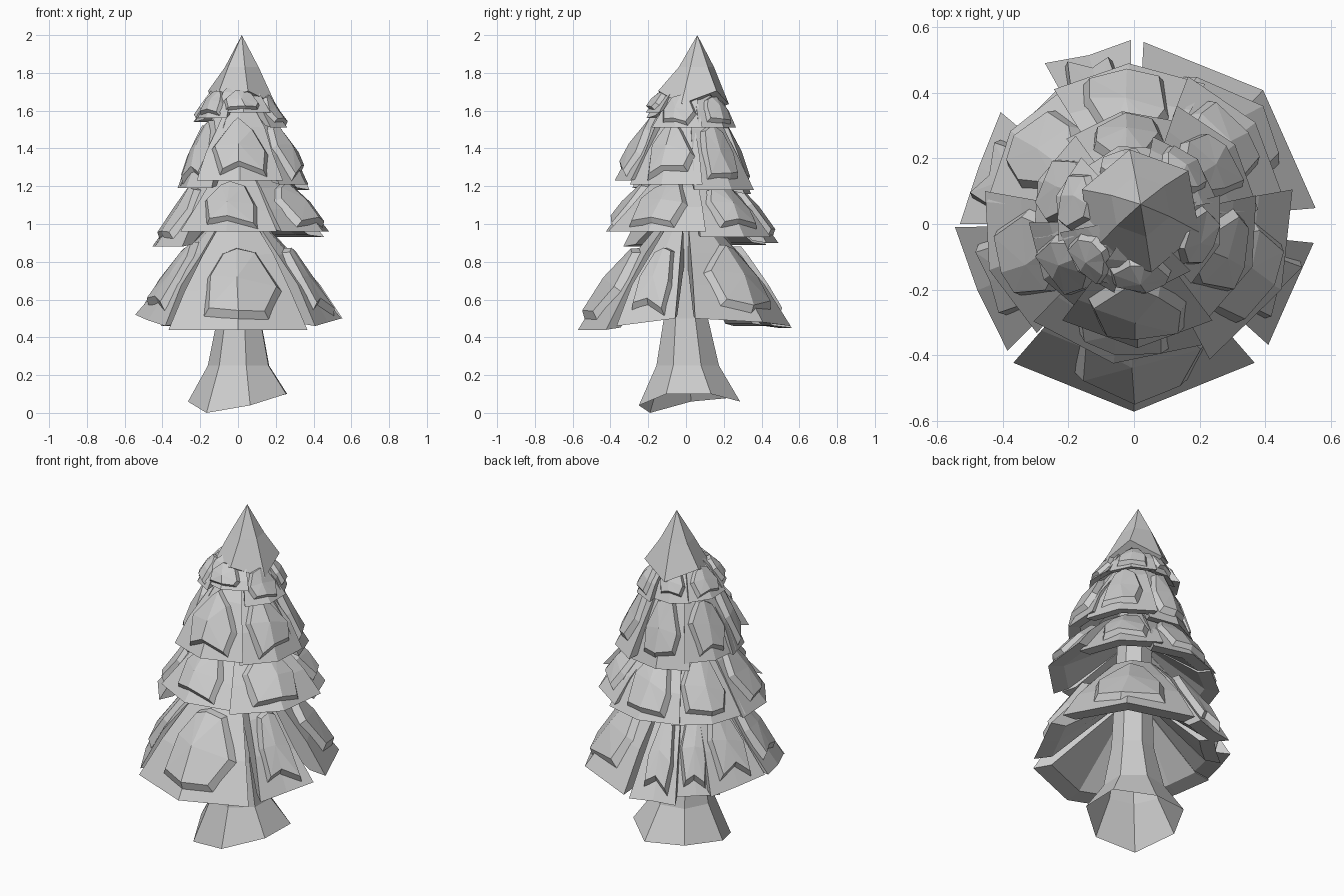
import bpy, bmesh, math, random
from mathutils import Vector

random.seed(7)
cube = bpy.data.objects.get("Cube")
if cube:
    bpy.data.objects.remove(cube)

grey = bpy.data.materials.new("pale_grey")
grey.use_nodes = True
COLOUR = (0.6, 0.6, 0.6, 1)
grey.diffuse_color = COLOUR
grey.node_tree.nodes["Principled BSDF"].inputs["Base Color"].default_value = COLOUR


def finish(bm, name):
    bmesh.ops.recalc_face_normals(bm, faces=bm.faces)
    mesh = bpy.data.meshes.new(name)
    bm.to_mesh(mesh)
    bm.free()
    mesh.materials.append(grey)
    ob = bpy.data.objects.new(name, mesh)
    bpy.context.collection.objects.link(ob)
    return ob


def polar(centre, angle, r, z):
    return Vector((centre[0] + r * math.cos(angle), centre[1] + r * math.sin(angle), z))


# outline of a leafy pad: across the bough (-1 to 1) and down it (0 to 1)
PAD = [(-0.5, 0.3), (0, 0.22), (0.55, 0.32), (0.78, 0.66), (0.55, 0.92),
       (0, 0.88), (-0.6, 0.92), (-0.78, 0.6)]


def add_pad(bm, columns, az, lift):
    """Irregular raised slab following the outer skin of a bough."""
    rows = [[v.co.copy() for v in col[:4]] for col in columns]
    out = polar((0, 0), math.radians(az), 0.8, 0.6)

    def skin(u, t, height):
        i = 0 if u < 0 else 1
        k = min(int(t * 3), 2)
        fu, ft = u + 1 - i, t * 3 - k
        upper = rows[i][k].lerp(rows[i + 1][k], fu)
        lower = rows[i][k + 1].lerp(rows[i + 1][k + 1], fu)
        return bm.verts.new(upper.lerp(lower, ft) + out * height)

    outline = [(u + random.uniform(-0.12, 0.12), t + random.uniform(-0.06, 0.06)) for u, t in PAD]
    base = [skin(u, t, -0.01) for u, t in outline]
    face = [skin(u * 0.86, 0.62 + (t - 0.62) * 0.84, lift) for u, t in outline]
    middle = skin(random.uniform(-0.15, 0.15), 0.6, lift * 1.15)
    for i in range(len(PAD)):
        j = (i + 1) % len(PAD)
        bm.faces.new((base[i], base[j], face[j], face[i]))
        bm.faces.new((face[i], face[j], middle))
    bm.faces.new(list(reversed(base)))


def bough(name, centre, top, az, half, r, z, tilt, lift):
    """Thick wedge of foliage, creased down its middle, with a raised pad."""
    r0, z0 = top
    h = z0 - z
    middle = 1.02 if half > 27 else 0.95
    bm = bmesh.new()
    columns = []
    for u in (-1, 0, 1):
        angle = math.radians(az + half * u)
        tip = z + tilt * u
        rim = r * (1 if u else middle)
        # outer skin from top to rim, then underside back to the trunk
        profile = [(r0, z0), (r0 + (rim - r0) * 0.34, z0 - h * 0.28),
                   (r0 + (rim - r0) * 0.68, z0 - h * 0.62), (rim, tip),
                   (rim * 0.82, tip + 0.012), (r0 * 0.6, z + h * 0.6)]
        col = []
        for k, (pr, pz) in enumerate(profile):
            wob = 0.012 if k in (1, 2) else 0
            col.append(bm.verts.new(polar(centre, angle, pr + random.uniform(-wob, wob),
                                          pz + random.uniform(-wob, wob))))
        columns.append(col)
    size = len(columns[0])
    for a, b in zip(columns, columns[1:]):
        for k in range(size):
            n = (k + 1) % size
            bm.faces.new((a[k], b[k], b[n], a[n]))
    bm.faces.new(columns[0])
    bm.faces.new(list(reversed(columns[-1])))
    add_pad(bm, columns, az, lift)
    return finish(bm, name)


def rings(name, levels, count, spin):
    """Faceted solid through rings of (centre, radius, z, zigzag); radius 0 makes a point."""
    bm = bmesh.new()
    loops = []
    for centre, r, z, zig in levels:
        if r == 0:
            loops.append([bm.verts.new((centre[0], centre[1], z))] * count)
        else:
            loops.append([bm.verts.new(polar(centre, spin + math.tau * i / count, r,
                                             z + zig * (1 if i % 2 else -1)))
                          for i in range(count)])
    for a, b in zip(loops, loops[1:]):
        for i in range(count):
            j = (i + 1) % count
            bm.faces.new(list(dict.fromkeys((a[i], a[j], b[j], b[i]))))
    return finish(bm, name)


# flared trunk, open below, with an uneven foot
trunk = rings("trunk", [((0.01, 0.02), 0.275, 0, 0), ((0.01, 0.01), 0.17, 0.25, 0),
                        ((0.01, 0), 0.12, 0.5, 0), ((0.01, 0.01), 0.10, 1.0, 0),
                        ((0.02, 0.04), 0.08, 1.65, 0), ((0.02, 0.05), 0, 1.75, 0)],
              7, math.radians(-130))
for v, foot in zip(trunk.data.vertices, (0, 0.04, 0.1, 0.1, 0.06, 0.08, 0.06)):
    v.co.z = foot

# each tier: centre, top (radius, height), pad height,
# boughs (azimuth, half width, radius, rim height, tilt)
tiers = {
    "bottom": ((0, 0), (0.15, 0.99), 0.035, [
        (-90, 41, 0.56, 0.44, 0), (-24, 18, 0.55, 0.48, 0.02), (46, 41, 0.555, 0.48, -0.02),
        (105, 14, 0.56, 0.45, 0), (132, 16, 0.48, 0.46, 0), (160, 20, 0.53, 0.50, 0.02),
        (203, 22, 0.545, 0.49, -0.03)]),
    "lower": ((0, 0.02), (0.15, 1.28), 0.03, [
        (-98, 36, 0.44, 0.96, 0), (-26, 36, 0.49, 0.96, 0), (38, 31, 0.46, 0.93, 0),
        (92, 30, 0.46, 0.90, 0), (145, 29, 0.45, 0.89, 0), (200, 30, 0.46, 0.88, 0)]),
    "upper": ((0.01, 0.01), (0.12, 1.62), 0.03, [
        (-90, 37, 0.38, 1.23, 0), (-22, 34, 0.37, 1.21, 0), (38, 33, 0.37, 1.18, 0),
        (98, 33, 0.33, 1.16, 0), (158, 32, 0.32, 1.20, 0), (212, 31, 0.33, 1.19, 0)]),
    "top": ((0.01, 0.02), (0.10, 1.73), 0.022, [
        (-85, 40, 0.23, 1.59, 0), (-18, 33, 0.26, 1.51, 0), (45, 34, 0.25, 1.51, 0),
        (105, 32, 0.22, 1.52, 0), (165, 32, 0.25, 1.54, 0), (222, 31, 0.24, 1.56, 0)]),
}
for tier, (centre, top, lift, boughs) in tiers.items():
    for n, (az, half, r, z, tilt) in enumerate(boughs, 1):
        bough(f"{tier}_bough_{n}", centre, top, az, half, r, z, tilt, lift)

# pointed crown with a zigzag hem
rings("crown", [((0.02, 0.06), 0, 2.0, 0), ((0.02, 0.055), 0.095, 1.83, 0),
                ((0.02, 0.04), 0.19, 1.67, 0.035), ((0.02, 0.04), 0.14, 1.65, 0.035),
                ((0.02, 0.05), 0, 1.75, 0)], 6, math.radians(-20))
